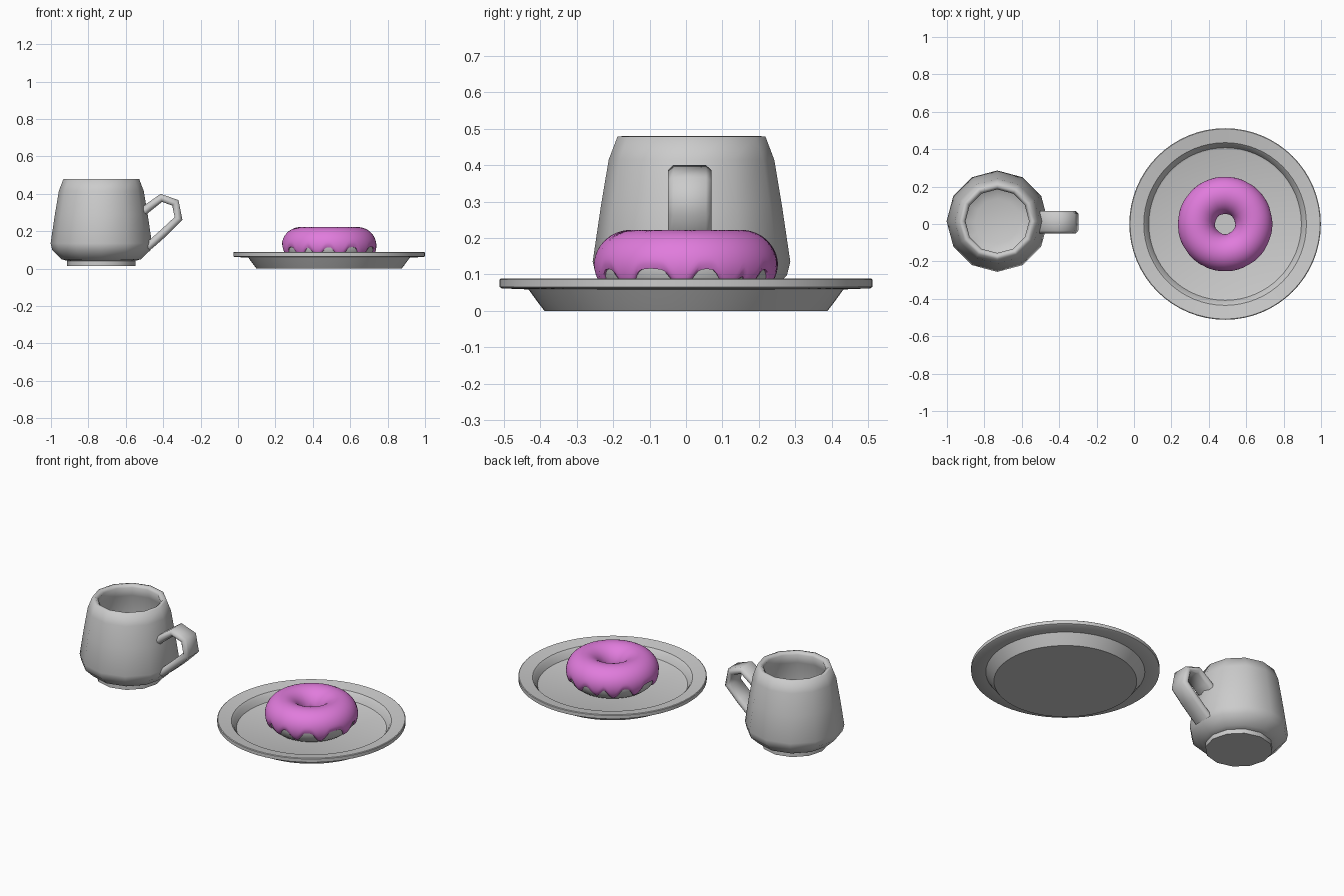
import bpy, bmesh, math
from math import sin, cos, pi, radians

if "Cube" in bpy.data.objects:
    bpy.data.objects.remove(bpy.data.objects["Cube"])

PLATE = (0.487, 0.0, 0.0)
MUG = (-0.731, 0.015, 0.0)


def finish(name, bm, loc, angle=35, color=None):
    bmesh.ops.remove_doubles(bm, verts=bm.verts, dist=1e-5)
    bmesh.ops.recalc_face_normals(bm, faces=bm.faces)
    mesh = bpy.data.meshes.new(name)
    bm.to_mesh(mesh)
    bm.free()
    ob = bpy.data.objects.new(name, mesh)
    ob.location = loc
    bpy.context.collection.objects.link(ob)
    bpy.ops.object.select_all(action='DESELECT')
    ob.select_set(True)
    bpy.context.view_layer.objects.active = ob
    bpy.ops.object.shade_smooth_by_angle(angle=radians(angle))
    if color:
        mat = bpy.data.materials.new(name)
        mat.diffuse_color = color
        mat.use_nodes = True
        mat.node_tree.nodes["Principled BSDF"].inputs["Base Color"].default_value = mat.diffuse_color
        mesh.materials.append(mat)
    return ob


def grid(bm, rows, closed_rows):
    """Skin a list of equally long point rows; rows wrap around in order."""
    vs = [[bm.verts.new(p) for p in row] for row in rows]
    n, m = len(vs), len(vs[0])
    for i in range(n):
        a, b = vs[i], vs[(i + 1) % n]
        for j in range(m if closed_rows else m - 1):
            k = (j + 1) % m
            bm.faces.new((a[j], b[j], b[k], a[k]))
    return vs


def lathe(name, profile, sides, loc, angle=35):
    bm = bmesh.new()
    vs = [bm.verts.new((r, 0, z)) for r, z in profile]
    es = [bm.edges.new(e) for e in zip(vs, vs[1:])]
    bmesh.ops.spin(bm, geom=vs + es, axis=(0, 0, 1), cent=(0, 0, 0),
                   angle=2 * pi, steps=sides, use_merge=True)
    return finish(name, bm, loc, angle)


# plate: shallow dish with a flat overhanging rim
lathe("plate", [(0, 0), (0.388, 0), (0.405, 0.022), (0.432, 0.059), (0.505, 0.062),
                (0.512, 0.066), (0.512, 0.086), (0.508, 0.089), (0.435, 0.077),
                (0.424, 0.066), (0.408, 0.034), (0.398, 0.03), (0, 0.03)], 64, PLATE)

# mug body: twelve-sided cup with a small foot
lathe("mug_body", [(0, 0.015), (0.184, 0.015), (0.184, 0.042), (0.212, 0.05),
                   (0.262, 0.098), (0.271, 0.135), (0.248, 0.29), (0.227, 0.415),
                   (0.203, 0.478), (0.185, 0.48), (0.17, 0.465), (0.186, 0.41),
                   (0.232, 0.14), (0.215, 0.1), (0.12, 0.075), (0, 0.068)],
      12, MUG, 65)

# mug handle: flattened section swept along an ear-shaped path
path = [(-0.505, 0.305), (-0.475, 0.33), (-0.41, 0.378), (-0.335, 0.352),
        (-0.318, 0.268), (-0.39, 0.198), (-0.455, 0.14), (-0.485, 0.115)]
section = [(-0.06, -0.008), (-0.045, -0.022), (0.045, -0.022), (0.06, -0.008),
           (0.06, 0.008), (0.045, 0.022), (-0.045, 0.022), (-0.06, 0.008)]
bm = bmesh.new()
rings = []
for i, (x, z) in enumerate(path):
    x0, z0 = path[max(i - 1, 0)]
    x1, z1 = path[min(i + 1, len(path) - 1)]
    d = math.hypot(x1 - x0, z1 - z0)
    nx, nz = -(z1 - z0) / d, (x1 - x0) / d
    rings.append([bm.verts.new((x + nx * t, y, z + nz * t)) for y, t in section])
for a, b in zip(rings, rings[1:]):
    for j in range(8):
        k = (j + 1) % 8
        bm.faces.new((a[j], b[j], b[k], a[k]))
bm.faces.new(rings[0])
bm.faces.new(rings[-1])
finish("mug_handle", bm, (0, 0.01, 0), 65)

# doughnut dough
MAJOR, ZC = 0.153, 0.122


def ring_point(u, v, r, rz):
    q = MAJOR + r * cos(v)
    return (q * cos(u), q * sin(u), ZC + rz * sin(v))


bm = bmesh.new()
grid(bm, [[ring_point(2 * pi * i / 64, 2 * pi * j / 24, 0.089, 0.093)
           for j in range(24)] for i in range(64)], True)
finish("doughnut", bm, PLATE, 60)

# icing: closed shell over the dough with uneven drips round the outer edge
drips = [(-105, 38), (-76, 42), (-43, 46), (-3, 42), (30, 46), (47, 34),
         (75, 40), (103, 36), (126, 46), (157, 44), (198, 40), (230, 42)]


def lower_edge(deg):
    v = 2
    for a, depth in drips:
        d = (deg - a + 180) % 360 - 180
        v = max(v, depth * math.exp(-(d / 8.5) ** 2), 2 + 14 * math.exp(-abs(d) / 9))
    return -radians(v)


bm = bmesh.new()
rows = []
N, M = 180, 26
for i in range(N):
    u = 2 * pi * i / N
    lo = lower_edge(math.degrees(u))
    hi = pi + radians(18 + 8 * sin(5 * u))
    outer, inner = [], []
    for j in range(M + 1):
        t = j / M
        v = lo + (hi - lo) * t
        # rounded lip at both ends of the shell
        edge = min(t, 1 - t) * M
        thick = 0.1 if edge >= 2 else (0.094, 0.0985)[int(edge)]
        outer.append(ring_point(u, v, thick, thick))
        inner.append(ring_point(u, v, 0.085, 0.088))
    rows.append(outer + inner[::-1])
grid(bm, rows, True)
finish("icing", bm, PLATE, 60, (0.75, 0.2, 0.72, 1))
